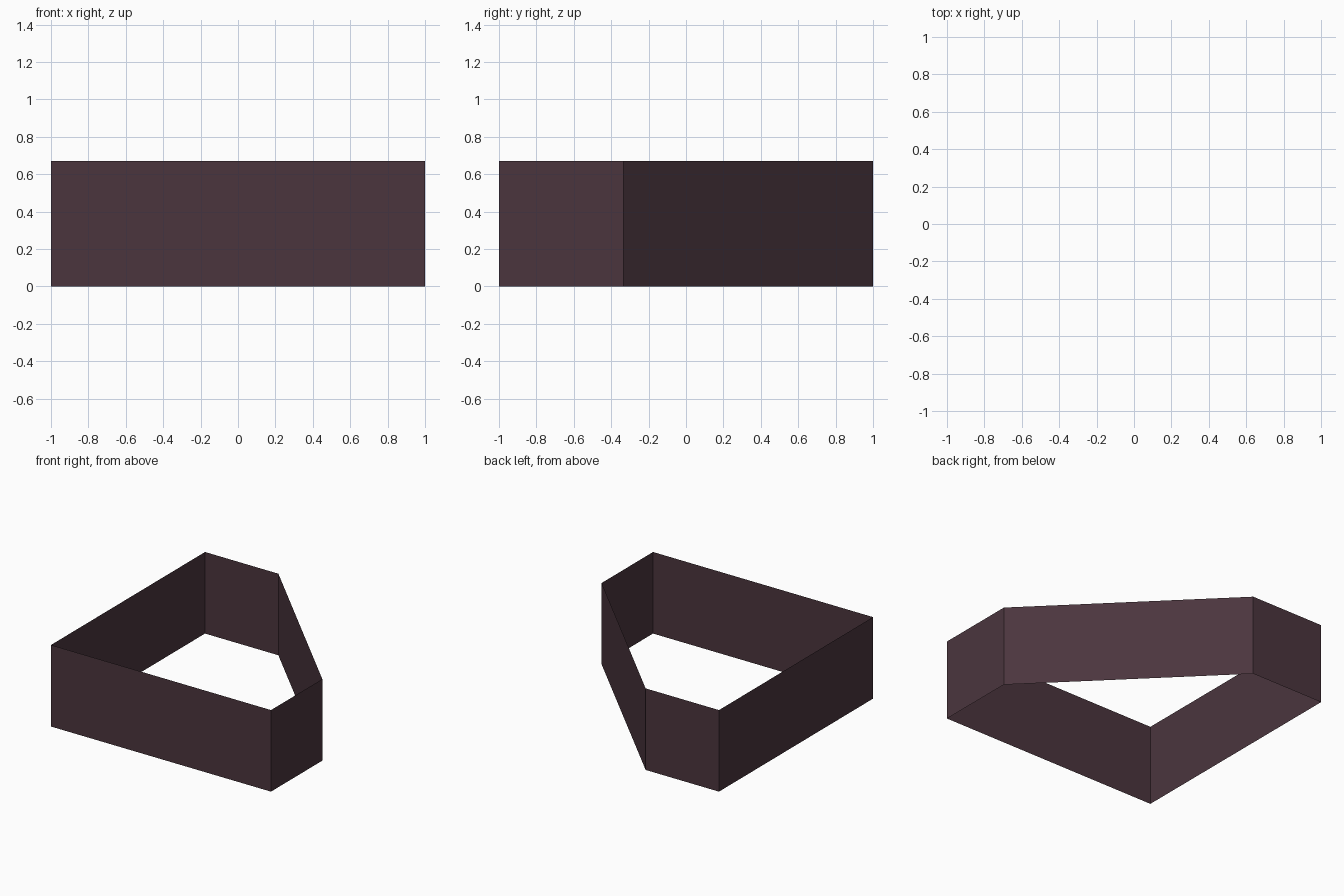
import bpy
import bmesh

if "Cube" in bpy.data.objects:
    bpy.data.objects.remove(bpy.data.objects["Cube"])

HEIGHT = 0.67
CUT = 1 / 3

# Footprint: a square with its back right corner cut off (counter-clockwise)
footprint = [(-1, -1), (1, -1), (1, -CUT), (-CUT, 1), (-1, 1)]

# Wall colour
mat = bpy.data.materials.new("dark plum")
mat.diffuse_color = (0.070, 0.036, 0.048, 1)
mat.use_nodes = True
mat.node_tree.nodes["Principled BSDF"].inputs["Base Color"].default_value = mat.diffuse_color

# Open wall band: no floor, no lid, single sheets
bm = bmesh.new()
low = [bm.verts.new((x, y, 0)) for x, y in footprint]
high = [bm.verts.new((x, y, HEIGHT)) for x, y in footprint]
n = len(footprint)
for i in range(n):
    j = (i + 1) % n
    bm.faces.new((low[i], low[j], high[j], high[i]))

mesh = bpy.data.meshes.new("wall_band")
bm.to_mesh(mesh)
bm.free()
mesh.materials.append(mat)
wall = bpy.data.objects.new("wall_band", mesh)
bpy.context.collection.objects.link(wall)
